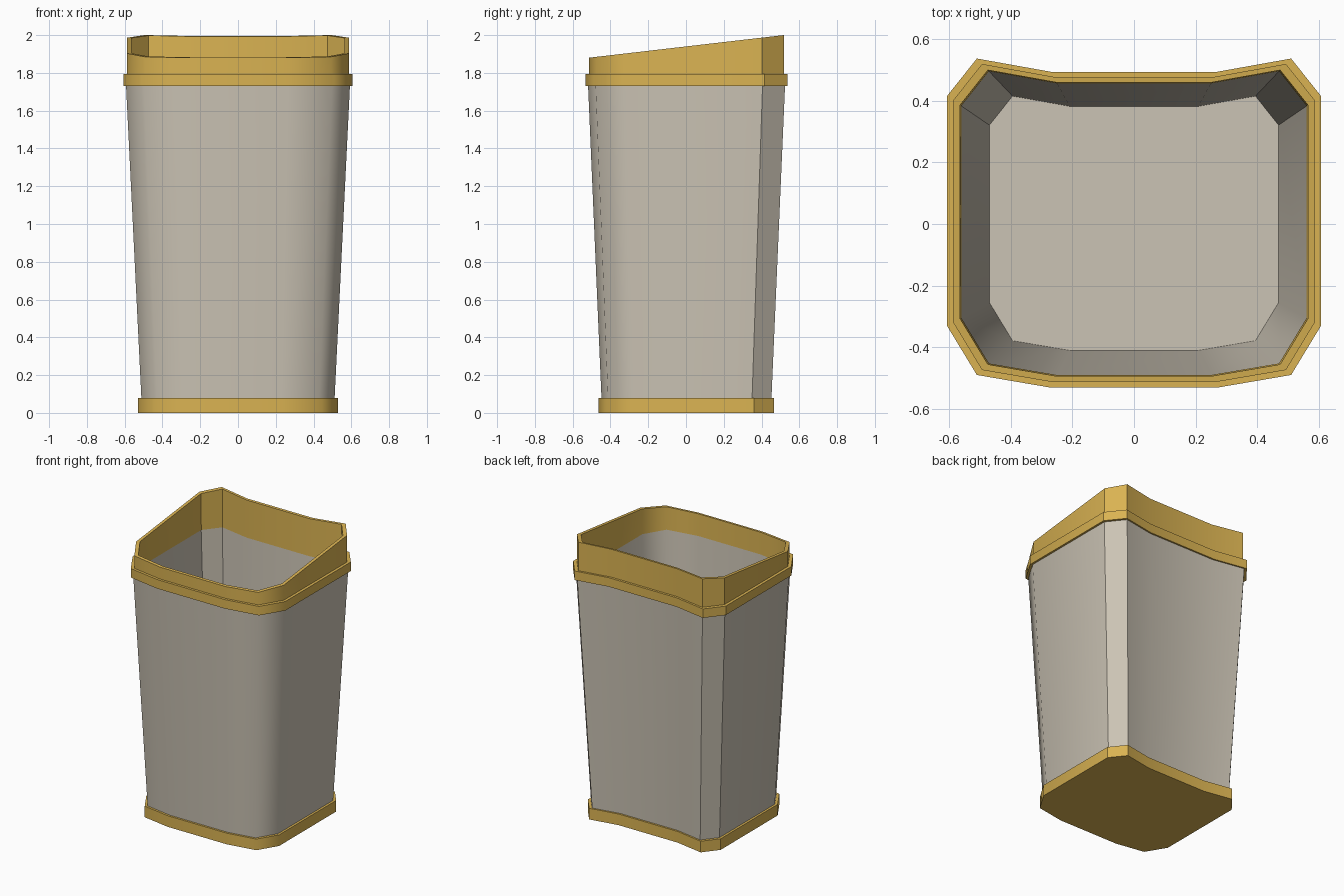
import bpy
import bmesh

cube = bpy.data.objects.get("Cube")
if cube:
    bpy.data.objects.remove(cube, do_unlink=True)


def material(name, rgb):
    mat = bpy.data.materials.new(name)
    mat.use_nodes = True
    mat.diffuse_color = (*rgb, 1)
    mat.node_tree.nodes["Principled BSDF"].inputs["Base Color"].default_value = (*rgb, 1)
    return mat


GREY = material("warm grey", (0.60, 0.55, 0.46))
GOLD = material("gold", (0.70, 0.45, 0.085))

# Right half of the outline, front to back; the other half is mirrored.
HALF = [(0.27, -0.531), (0.51, -0.49), (0.607, -0.33),
        (0.607, 0.415), (0.51, 0.537), (0.27, 0.494)]
OUTLINE = HALF + [(-x, y) for x, y in reversed(HALF)]
COUNT = len(OUTLINE)
CREASED = {3, 4, 7, 8}  # the four corners of the back chamfers


def slanted(y):
    """Height of the rim, rising from front to back."""
    return 1.94 + 0.116 * y


def loft(name, mat, rings, cap_first=False, cap_last=False, closed=False):
    """Skin scaled copies of the outline; each ring is (scale, height)."""
    bm = bmesh.new()
    loops = []
    for scale, height in rings:
        loop = []
        for x, y in OUTLINE:
            px, py = x * scale, y * scale
            z = height(py) if callable(height) else height
            loop.append(bm.verts.new((px, py, z)))
        loops.append(loop)
    pairs = list(zip(loops, loops[1:]))
    if closed:
        pairs.append((loops[-1], loops[0]))
    for low, high in pairs:
        for i in range(COUNT):
            j = (i + 1) % COUNT
            bm.faces.new((low[i], low[j], high[j], high[i]))
    if cap_first:
        bm.faces.new(loops[0][::-1])
    if cap_last:
        bm.faces.new(loops[-1])
    bmesh.ops.recalc_face_normals(bm, faces=bm.faces)
    # Round the sides softly, keep ring edges and back corners crisp
    bm.verts.index_update()
    for face in bm.faces:
        face.smooth = True
    for edge in bm.edges:
        a, b = (v.index for v in edge.verts)
        same_ring = a // COUNT == b // COUNT
        edge.smooth = not (same_ring or a % COUNT in CREASED)
    mesh = bpy.data.meshes.new(name)
    bm.to_mesh(mesh)
    bm.free()
    mesh.materials.append(mat)
    obj = bpy.data.objects.new(name, mesh)
    bpy.context.collection.objects.link(obj)
    return obj


# Solid foot of the bin
loft("base_band", GOLD, [(0.87, 0), (0.87, 0.08)], cap_first=True, cap_last=True)

# Tapered hollow body with inner floor
loft("body", GREY, [(0.842, 0.07), (0.977, 1.74), (0.926, 1.73), (0.773, 0.09)],
     cap_first=True, cap_last=True)

# Collar around the top of the body
loft("collar_band", GOLD, [(1, 1.73), (1, 1.795), (0.945, 1.795), (0.945, 1.73)], closed=True)

# Slanted rim
loft("rim", GOLD, [(0.967, 1.745), (0.967, slanted), (0.93, slanted), (0.923, 1.725)], closed=True)
